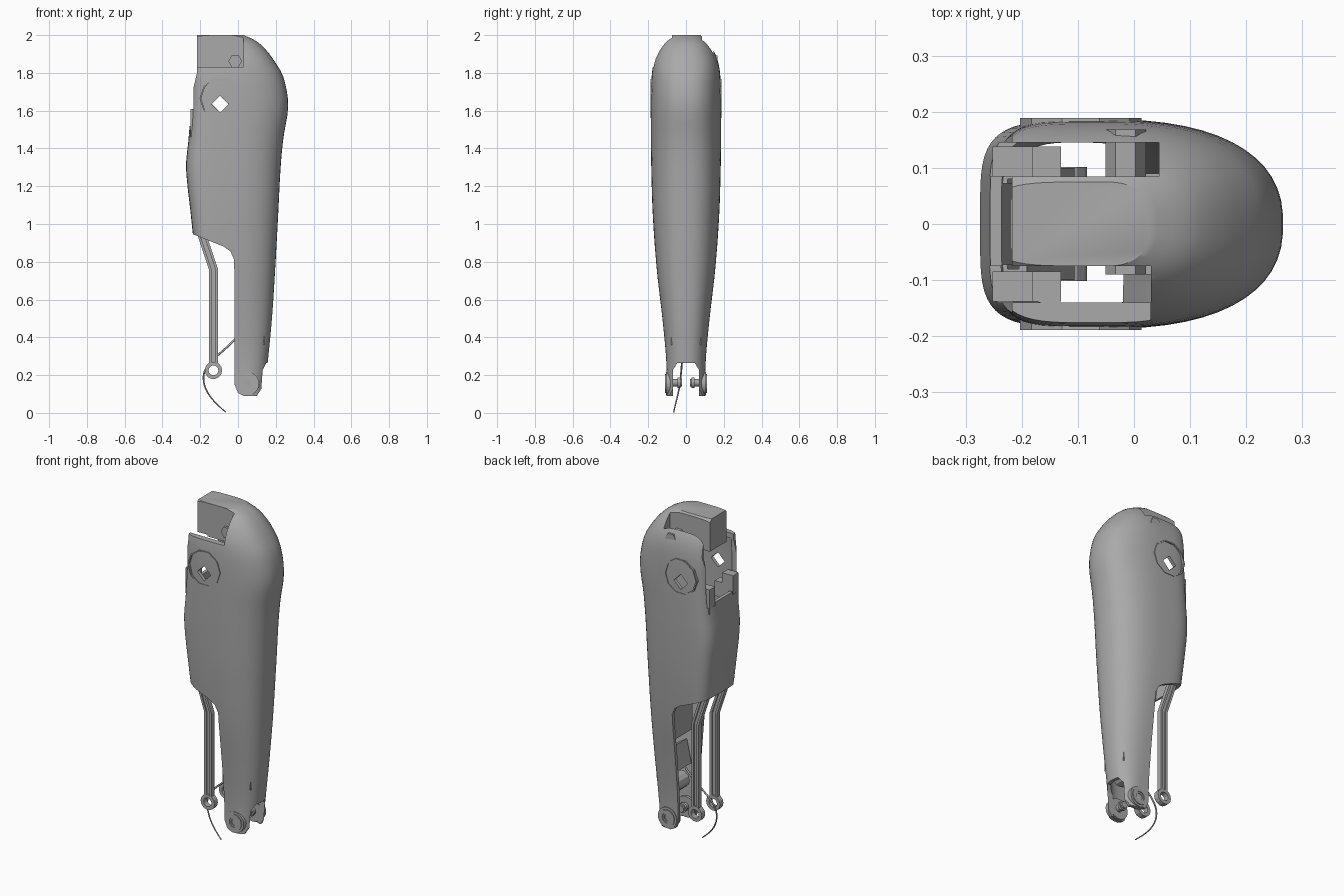
import bpy, bmesh, math
from mathutils import Vector

cube = bpy.data.objects.get("Cube")
if cube:
    bpy.data.objects.remove(cube, do_unlink=True)

grey = bpy.data.materials.new("mid_grey")
grey.use_nodes = True
colour = (0.4, 0.4, 0.4, 1)
grey.diffuse_color = colour
for node in grey.node_tree.nodes:
    if node.type == 'BSDF_PRINCIPLED':
        node.inputs["Base Color"].default_value = colour


def finish(name, bm):
    bmesh.ops.recalc_face_normals(bm, faces=bm.faces[:])
    mesh = bpy.data.meshes.new(name)
    bm.to_mesh(mesh)
    bm.free()
    mesh.materials.append(grey)
    obj = bpy.data.objects.new(name, mesh)
    bpy.context.collection.objects.link(obj)
    return obj


def prism(name, points, low, high, axis='Y'):
    """Extrude a profile along Y (points are x, z) or X (points are y, z)."""
    bm = bmesh.new()
    place = (lambda a, b, d: (a, d, b)) if axis == 'Y' else (lambda a, b, d: (d, a, b))
    rims = [[bm.verts.new(place(a, b, d)) for a, b in points] for d in (low, high)]
    for rim in rims:
        bm.faces.new(rim)
    for i in range(len(points)):
        j = (i + 1) % len(points)
        bm.faces.new((rims[0][i], rims[0][j], rims[1][j], rims[1][i]))
    return finish(name, bm)


def box(name, x, y, z):
    return prism(name, [(x[0], z[0]), (x[1], z[0]), (x[1], z[1]), (x[0], z[1])], *y)


def tube(name, x, z, inner, outer, y0, y1, sides=24):
    """Ring or solid disc about a Y axis."""
    bm = bmesh.new()
    rings = []
    for r, y in ((inner, y0), (outer, y0), (outer, y1), (inner, y1)):
        angles = [math.tau * i / sides for i in range(sides)]
        rings.append([bm.verts.new((x + r * math.cos(a), y, z + r * math.sin(a))) for a in angles])
    for k in range(4):
        a, b = rings[k], rings[(k + 1) % 4]
        for i in range(sides):
            j = (i + 1) % sides
            bm.faces.new((a[i], a[j], b[j], b[i]))
    bmesh.ops.remove_doubles(bm, verts=bm.verts[:], dist=1e-5)
    return finish(name, bm)


# Shell sections: height, rear x, nose x, half width
SECTIONS = [
    (-0.1, -.2, .13, .1), (.1, -.2, .14, .102), (.27, -.2, .158, .104),
    (.5, -.2, .18, .125), (.76, -.22, .197, .155), (1.05, -.25, .213, .176),
    (1.3, -.275, .226, .184), (1.45, -.262, .24, .186), (1.63, -.25, .266, .186),
    (1.78, -.25, .24, .182), (1.86, -.25, .195, .17), (1.92, -.25, .15, .145),
    (1.97, -.25, .095, .11), (2, -.25, .03, .075)]


def section(z):
    """Smooth interpolation between the listed sections."""
    last = len(SECTIONS) - 1
    k = max(i for i in range(last) if SECTIONS[i][0] <= z + 1e-6)
    p, q = SECTIONS[k], SECTIONS[k + 1]
    o, r = SECTIONS[max(k - 1, 0)], SECTIONS[min(k + 2, last)]
    h = q[0] - p[0]
    t = (z - p[0]) / h
    out = []
    for c in range(1, 4):
        m0 = (q[c] - o[c]) / (q[0] - o[0]) * h
        m1 = (r[c] - p[c]) / (r[0] - p[0]) * h
        out.append((2*t**3 - 3*t*t + 1) * p[c] + (t**3 - 2*t*t + t) * m0
                   + (3*t*t - 2*t**3) * q[c] + (t**3 - t*t) * m1)
    return out


def loft(name, inset, bottom, top, levels=40, sides=56):
    bm = bmesh.new()
    rings = []
    for n in range(levels + 1):
        z = top - (top - bottom) * (n / levels) ** 1.6
        rear, nose, half = section(z)
        mid = 0.05 - 0.1 * min(max(z, 0), 1)
        ring = []
        for i in range(sides):
            a = math.tau * (i + 0.5) / sides
            c, s = math.cos(a), math.sin(a)
            power = 2.4 if c > 0 else 4.5
            reach = (nose - mid if c > 0 else mid - rear) - inset
            x = mid + math.copysign(reach * abs(c) ** (2 / power), c)
            y = math.copysign((half - inset) * abs(s) ** (2 / power), s)
            ring.append(bm.verts.new((x, y, z)))
        rings.append(ring)
    for a, b in zip(rings, rings[1:]):
        for i in range(sides):
            j = (i + 1) % sides
            bm.faces.new((a[i], a[j], b[j], b[i]))
    bm.faces.new(rings[0])
    bm.faces.new(rings[-1])
    return finish(name, bm)


def carve(target, cutter, operation='DIFFERENCE'):
    mod = target.modifiers.new("carve", 'BOOLEAN')
    mod.operation, mod.object, mod.solver = operation, cutter, 'EXACT'
    bpy.context.view_layer.objects.active = target
    bpy.ops.object.modifier_apply(modifier=mod.name)
    bpy.data.objects.remove(cutter, do_unlink=True)


# Outer shell, trimmed to its side outline and hollowed
shell = loft("leg_shell", 0, -.02, 2)
outline = [(-.217, 2.1), (-.217, 1.8), (-.236, 1.72), (-.236, 1.62), (-.4, 1.6),
           (-.4, .945), (-.237, .945), (-.075, .88), (-.04, .855), (-.02, .81),
           (-.018, .15), (0, .105), (.03, .09), (.1, .09), (.125, .13), (.16, .27),
           (.4, .4), (.4, 2.1)]
carve(shell, prism("outline", outline, -.5, .5), 'INTERSECT')
carve(shell, loft("cavity", .02, -.06, 1.8))

# Hip slots beside the tongue, lowered front cheek and rear opening
carve(shell, box("slot_back", (-.4, .045), (.085, .145), (1.5, 2.1)))
carve(shell, box("slot_front", (-.4, .03), (-.14, -.075), (1.5, 2.1)))
carve(shell, box("cheek_notch", (-.4, .029), (-.4, -.076), (1.83, 2.1)))
carve(shell, box("rear_opening", (-.4, -.15), (-.135, .14), (1.52, 1.81)))
carve(shell, tube("hip_hole", -.095, 1.635, 0, .045, -.4, .4, sides=4))

# Ankle fork gap
gap = [(-.068, -.1), (.068, -.1), (.068, .23), (.045, .265), (-.045, .265), (-.068, .23)]
carve(shell, prism("fork_gap", gap, -.5, .5, axis='X'))

rod_path = [(-.215, 1.1), (-.19, .94), (-.13, .76), (-.13, .255)]


def rod_strip(name, shift, half, low, high):
    left = [(x + shift - half, z) for x, z in rod_path]
    right = [(x + shift + half, z) for x, z in reversed(rod_path)]
    return prism(name, left + right, low, high)


for side, label in ((-1, "front"), (1, "back")):
    def span(a, b):
        return sorted((side * a, side * b))

    # Hip ring and ankle joint
    tube("hip_ring_" + label, -.095, 1.665, .1, .108, *span(.17, .189), sides=10)
    tube("ankle_lobe_" + label, .05, .155, .02, .062, *span(.068, .106))
    tube("ankle_cap_" + label, .05, .155, .03, .05, *span(.1, .111), sides=12)
    tube("ankle_pin_" + label, .05, .16, 0, .02, *span(.02, .1), sides=12)
    tube("ankle_pin_head_" + label, .05, .16, 0, .028, *span(.03, .045), sides=12)

    # Linkage rod with raised rails and an eye at the end
    rod_strip("rod_web_" + label, 0, .02, *span(.08, .092))
    for shift in (-.017, .017):
        rod_strip("rod_rail_" + label, shift, .007, *span(.072, .1))
    tube("rod_eye_" + label, -.13, .225, .026, .046, *span(.07, .102), sides=14)

    # Stepped bracket inside each hip slot
    box("bracket_outer_" + label, (-.252, -.18), span(.085, .138), (1.46, 1.61))
    box("bracket_inner_" + label, (-.18, -.13), span(.085, .138), (1.46, 1.55))

# Hip bolt
tube("hip_bolt", -.015, 1.862, 0, .036, -.09, .168, sides=6)

# Inner mechanism seen through the open rear channel
box("inner_motor", (.02, .13), (-.09, .09), (.62, .86))
prism("inner_rib", [(.02, .42), (.14, .36), (.14, .5), (.05, .56)], -.08, .08)
tube("inner_pulley", .06, .33, .02, .05, -.05, .05, sides=12)

# Loose cable hanging at the ankle
data = bpy.data.curves.new("cable", 'CURVE')
data.dimensions = '3D'
data.bevel_depth = .006
data.bevel_resolution = 2
data.use_fill_caps = True
spline = data.splines.new('NURBS')
path = [(.01, -.01, .42), (-.04, -.015, .36), (-.13, -.02, .29), (-.19, -.025, .22),
        (-.18, -.035, .12), (-.12, -.055, .05), (-.065, -.065, .004)]
spline.points.add(len(path) - 1)
for i, (point, co) in enumerate(zip(spline.points, path)):
    point.co = (*co, 1)
    point.radius = 1 - .08 * i
spline.use_endpoint_u = True
spline.order_u = 4
data.materials.append(grey)
cable = bpy.data.objects.new("cable", data)
bpy.context.collection.objects.link(cable)

# Smooth shading on the shell with crisp edges kept
bpy.ops.object.select_all(action='DESELECT')
shell.select_set(True)
bpy.context.view_layer.objects.active = shell
bpy.ops.object.shade_smooth_by_angle(angle=math.radians(28))
